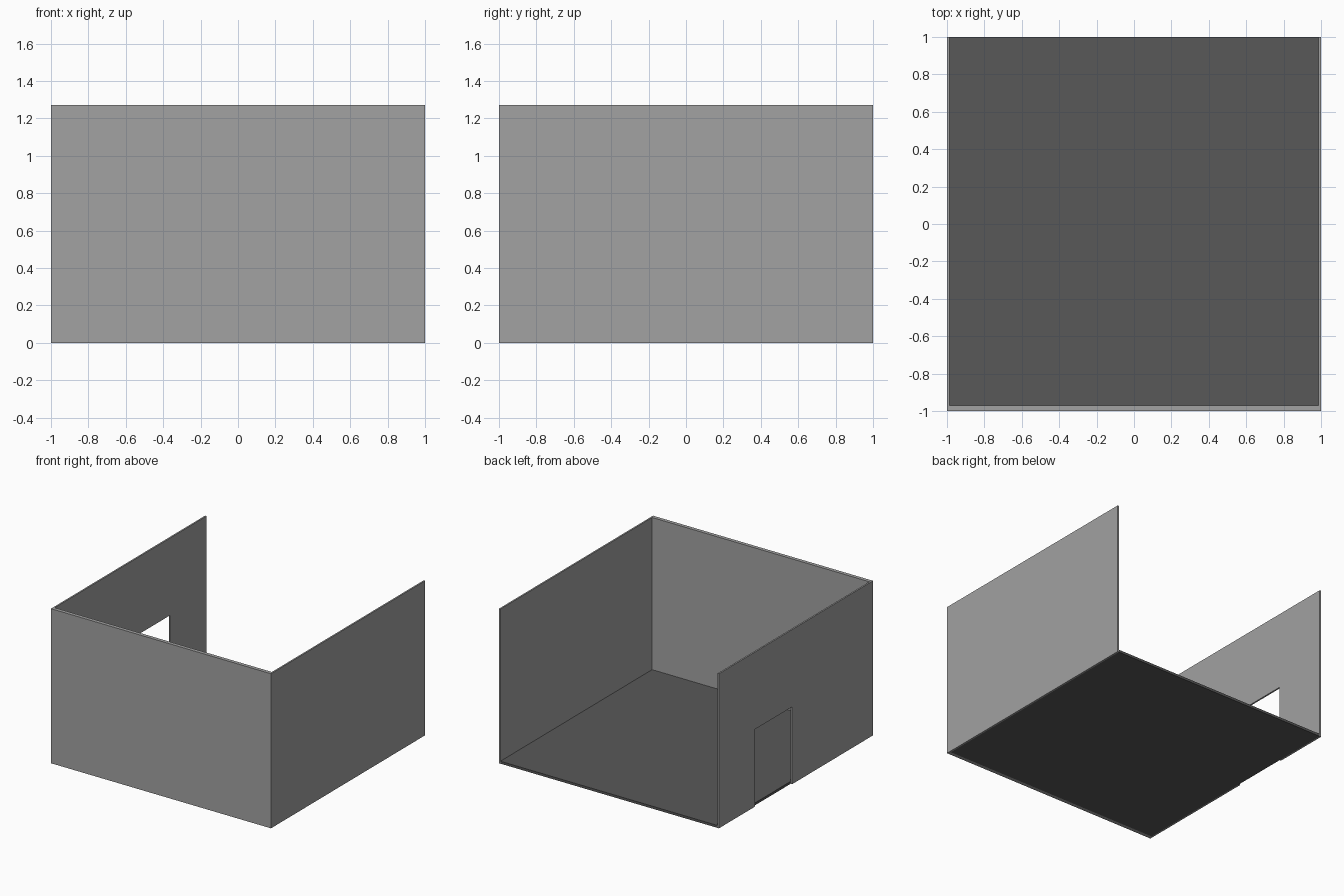
import bpy, bmesh
from mathutils import Vector

if "Cube" in bpy.data.objects:
    bpy.data.objects.remove(bpy.data.objects["Cube"])

H = 1.27        # wall height
TS = 0.013      # side wall thickness
TF = 0.03       # front wall thickness
FLOOR = 0.02    # floor thickness


def material(name, v):
    m = bpy.data.materials.new(name)
    m.diffuse_color = (v, v, v, 1)
    m.use_nodes = True
    m.node_tree.nodes["Principled BSDF"].inputs["Base Color"].default_value = m.diffuse_color
    return m


wall_grey = material("wall grey", 0.36)
floor_grey = material("dark floor grey", 0.098)


def prism(name, outline, push, mat):
    """Extrude a flat outline along a vector."""
    bm = bmesh.new()
    face = bm.faces.new([bm.verts.new(p) for p in outline])
    ext = bmesh.ops.extrude_face_region(bm, geom=[face], use_keep_orig=True)
    moved = [g for g in ext["geom"] if isinstance(g, bmesh.types.BMVert)]
    bmesh.ops.translate(bm, verts=moved, vec=Vector(push))
    bmesh.ops.recalc_face_normals(bm, faces=bm.faces)
    me = bpy.data.meshes.new(name)
    bm.to_mesh(me)
    bm.free()
    me.materials.append(mat)
    ob = bpy.data.objects.new(name, me)
    bpy.context.collection.objects.link(ob)
    return ob


def side_wall(name, x, push, door=None):
    """Side wall drawn in the yz plane, with an optional doorway."""
    y0, y1 = -1 + TF, 1
    pts = [(y1, 0), (y1, H), (y0, H), (y0, 0)]
    if door:
        a, b, top = door
        pts += [(a, 0), (a, top), (b, top), (b, 0)]
    return prism(name, [(x, y, z) for y, z in pts], (push, 0, 0), wall_grey)


# Floor slab between the walls, open at the back
xi = 1 - TS
prism("floor", [(-xi, -1 + TF, 0), (xi, -1 + TF, 0), (xi, 1, 0), (-xi, 1, 0)],
      (0, 0, FLOOR), floor_grey)

# Front wall across the full width
prism("front_wall", [(-1, -1, 0), (1, -1, 0), (1, -1, H), (-1, -1, H)],
      (0, TF, 0), wall_grey)

# Side walls, the left one with a doorway
side_wall("right_wall", 1, -TS)
side_wall("left_wall", -1, TS, door=(0.05, 0.53, 0.635))
